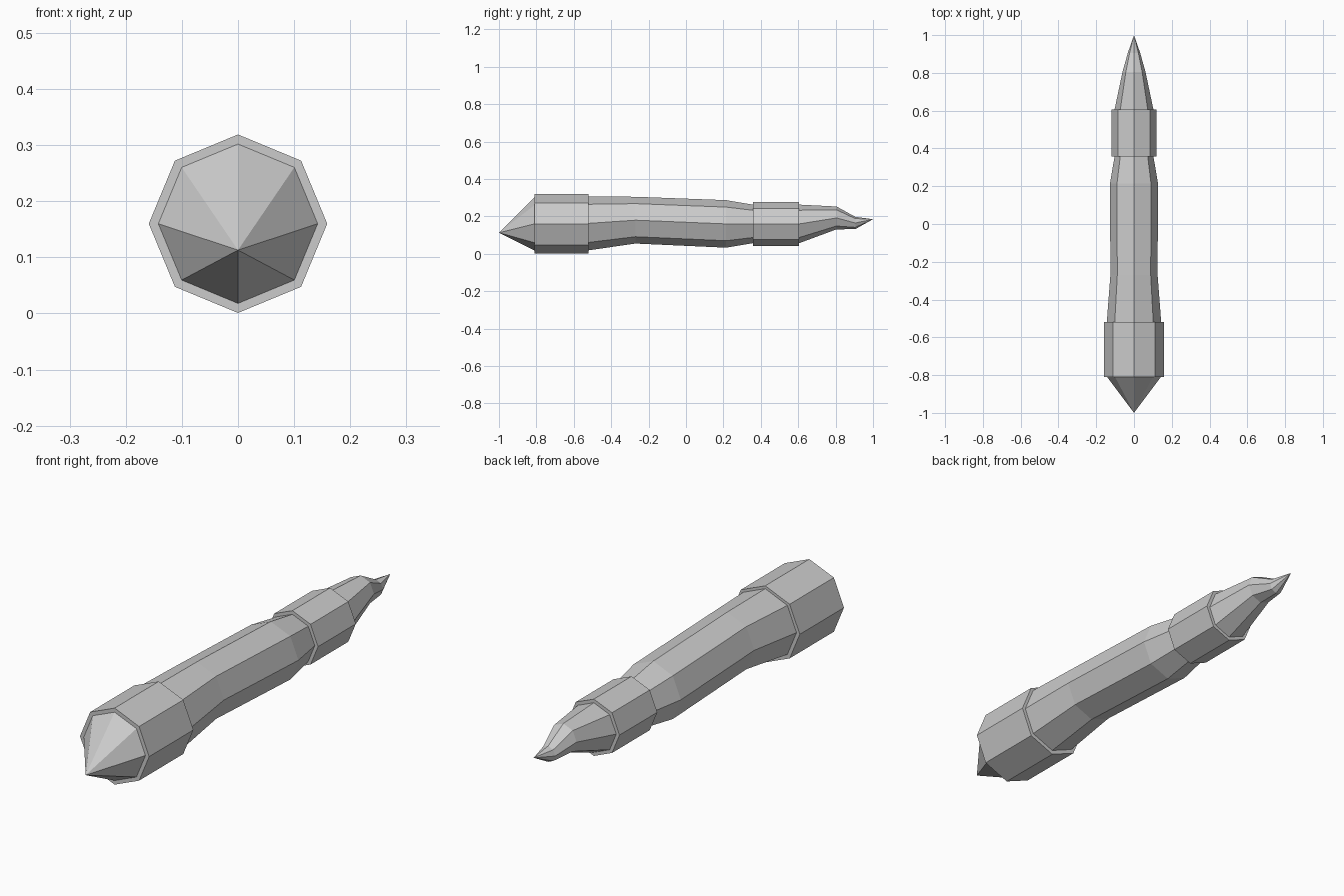
import bpy, bmesh
from math import sin, cos, pi

if "Cube" in bpy.data.objects:
    bpy.data.objects.remove(bpy.data.objects["Cube"])

SIDES = 8


def loft(name, stations):
    """Skin octagonal rings (y, centre z, radius) along y; radius 0 makes a point."""
    bm = bmesh.new()
    rings = []
    for y, z, r in stations:
        n = SIDES if r else 1
        rings.append([bm.verts.new((r * cos(2 * pi * i / SIDES), y, z + r * sin(2 * pi * i / SIDES)))
                      for i in range(n)])
    for a, b in zip(rings, rings[1:]):
        for i in range(SIDES):
            j = (i + 1) % SIDES
            quad = [a[i % len(a)], a[j % len(a)], b[j % len(b)], b[i % len(b)]]
            bm.faces.new(list(dict.fromkeys(quad)))
    bmesh.ops.recalc_face_normals(bm, faces=bm.faces)
    # outward check: the first side face should point away from the axis
    if sum(f.normal.x * f.calc_center_median().x for f in bm.faces) < 0:
        bmesh.ops.reverse_faces(bm, faces=bm.faces)
    mesh = bpy.data.meshes.new(name)
    bm.to_mesh(mesh)
    bm.free()
    obj = bpy.data.objects.new(name, mesh)
    bpy.context.collection.objects.link(obj)
    return obj


# front point, drooping below the axis
loft("front_point", [(-1.0, 0.113, 0), (-0.81, 0.16, 0.142)])

# wide front collar with stepped rims
loft("front_collar", [(-0.81, 0.16, 0.142), (-0.81, 0.16, 0.159),
                      (-0.52, 0.16, 0.159), (-0.52, 0.163, 0.144)])

# gently bent main shaft
loft("shaft", [(-0.52, 0.163, 0.144), (-0.27, 0.18, 0.125),
               (0.215, 0.16, 0.127), (0.357, 0.16, 0.103)])

# narrow rear collar with stepped rims
loft("rear_collar", [(0.357, 0.16, 0.103), (0.357, 0.16, 0.118),
                     (0.605, 0.16, 0.118), (0.605, 0.16, 0.103)])

# crooked rear tip
loft("rear_tip", [(0.605, 0.16, 0.103), (0.805, 0.192, 0.061),
                  (0.905, 0.165, 0.033), (1.0, 0.185, 0)])
